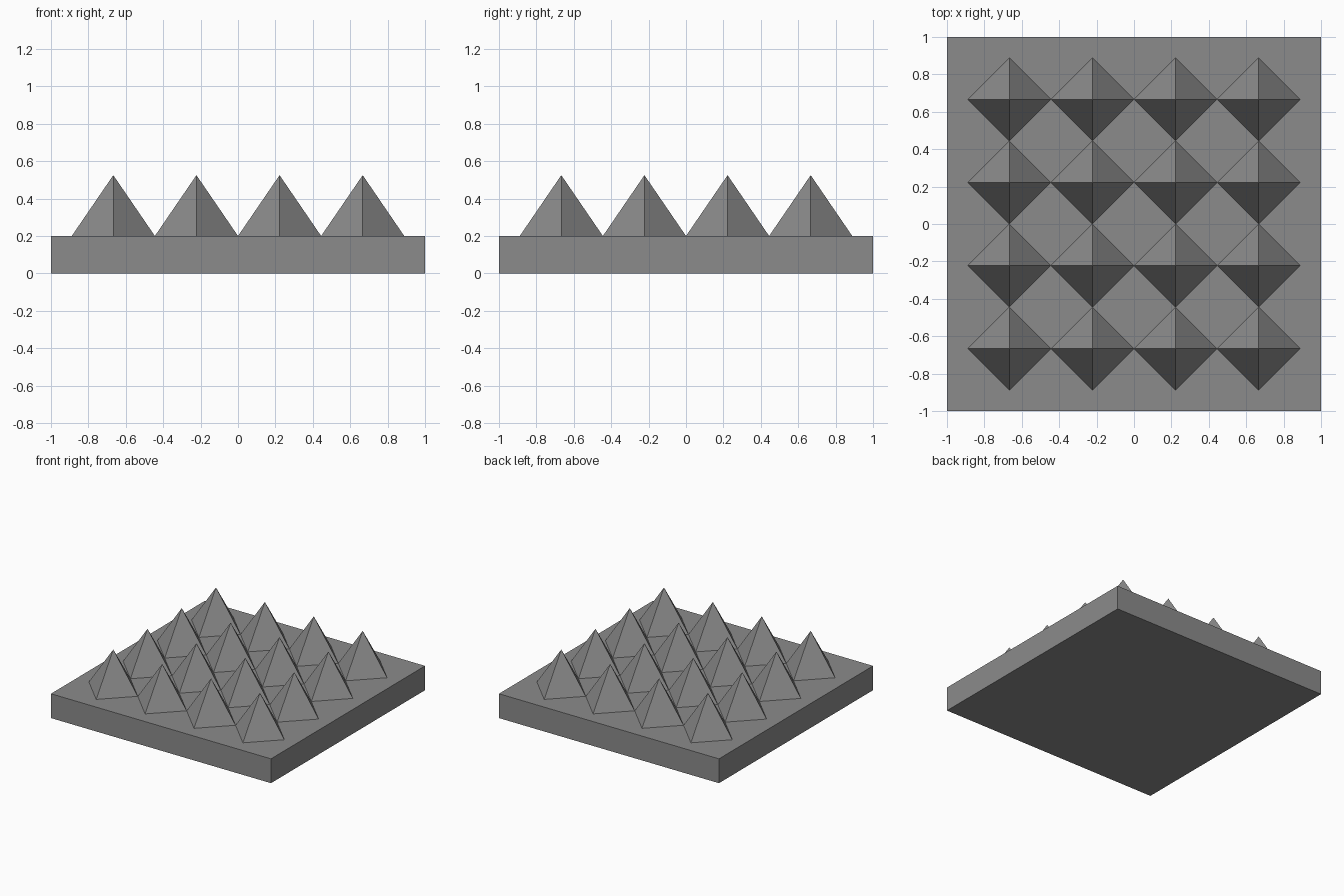
import bpy
import math

cube = bpy.data.objects.get("Cube")
if cube:
    bpy.data.objects.remove(cube, do_unlink=True)

BASE_HEIGHT = 0.2
SPIKE_HEIGHT = 0.325
COUNT = 4
SPACING = 4 / 9

# Single grey finish
grey = bpy.data.materials.new("stone_grey")
grey.use_nodes = True
colour = (0.26, 0.26, 0.26, 1)
grey.diffuse_color = colour
grey.node_tree.nodes["Principled BSDF"].inputs["Base Color"].default_value = colour

# Square base slab
bpy.ops.mesh.primitive_cube_add(size=1, location=(0, 0, BASE_HEIGHT / 2))
base = bpy.context.object
base.name = "base_slab"
base.scale = (2, 2, BASE_HEIGHT)
bpy.ops.object.transform_apply(location=False, rotation=False, scale=True)
base.data.materials.append(grey)

# Four-sided spike, corners along the x and y axes
bpy.ops.mesh.primitive_cone_add(vertices=4, radius1=SPACING / 2, radius2=0,
                                depth=SPIKE_HEIGHT, end_fill_type='NGON')
spike = bpy.context.object
spike.data.name = "spike"
spike.data.materials.append(grey)

# Grid of spikes sharing one mesh
for row in range(COUNT):
    for col in range(COUNT):
        part = spike if row == col == 0 else spike.copy()
        if part is not spike:
            bpy.context.collection.objects.link(part)
        part.name = f"spike_row{row + 1}_column{col + 1}"
        part.location = ((col - (COUNT - 1) / 2) * SPACING,
                         (row - (COUNT - 1) / 2) * SPACING,
                         BASE_HEIGHT + SPIKE_HEIGHT / 2)
